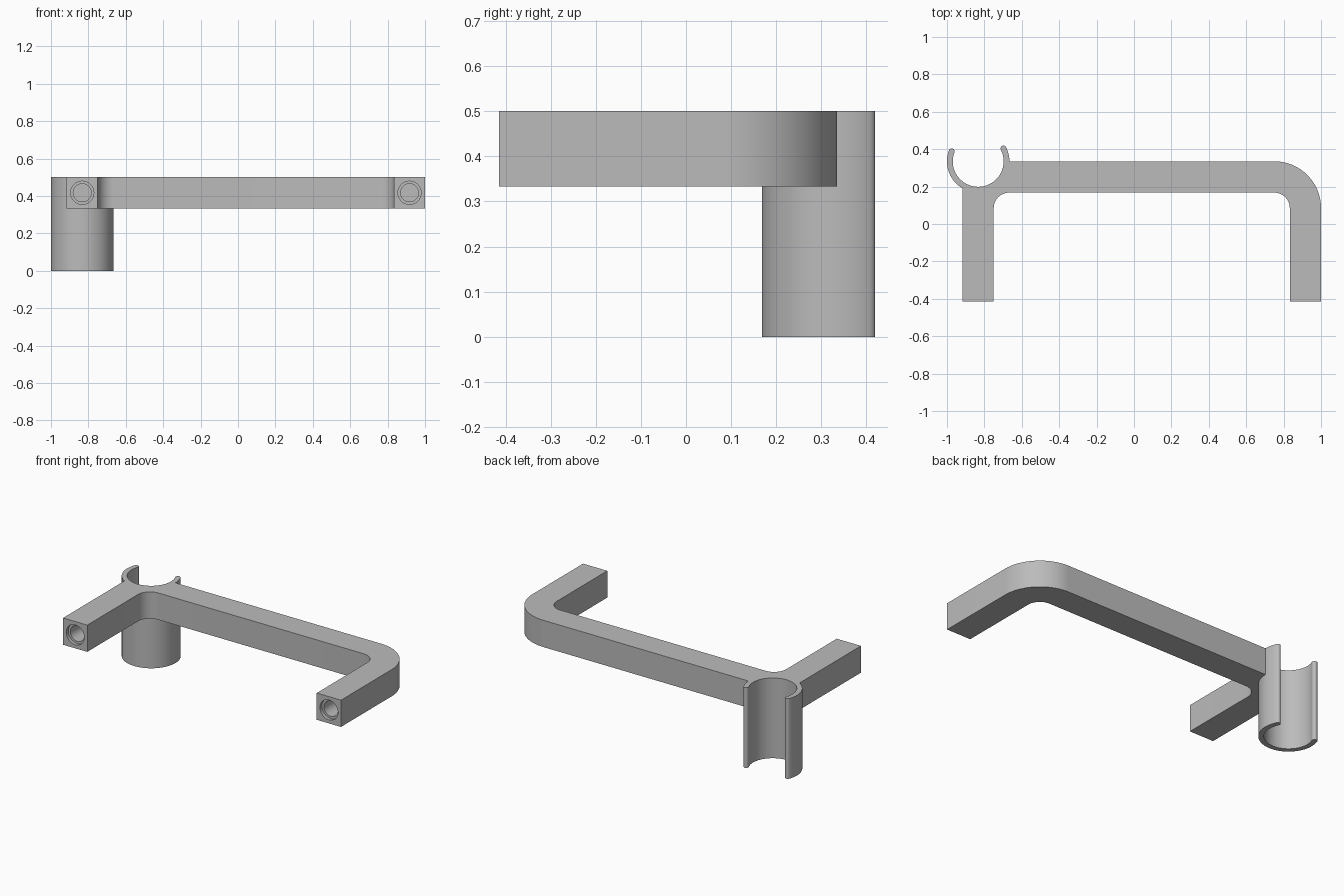
import bpy, bmesh, math
from math import cos, sin, radians

if "Cube" in bpy.data.objects:
    bpy.data.objects.remove(bpy.data.objects["Cube"])

grey = bpy.data.materials.new("plain grey")
grey.diffuse_color = (0.5, 0.5, 0.5, 1)
grey.use_nodes = True
grey.node_tree.nodes["Principled BSDF"].inputs["Base Color"].default_value = grey.diffuse_color

CX, CY = -0.833, 0.335            # clip centre
R_OUT, R_IN = 0.167, 0.136        # clip wall radii
Z_BAR, Z_TOP = 0.333, 0.5
Y_END = -0.414                    # front ends of both legs


def arc(cx, cy, r, a0, a1, n):
    """Points on an arc from angle a0 to a1 in degrees."""
    angles = [radians(a0 + (a1 - a0) * i / n) for i in range(n + 1)]
    return [(cx + r * cos(a), cy + r * sin(a)) for a in angles]


def prism(name, outline, z0, z1):
    """Extrude a flat outline from z0 to z1."""
    bm = bmesh.new()
    base = bm.faces.new([bm.verts.new((x, y, z0)) for x, y in outline])
    top = bmesh.ops.extrude_face_region(bm, geom=[base])["geom"]
    bmesh.ops.translate(bm, vec=(0, 0, z1 - z0),
                        verts=[v for v in top if isinstance(v, bmesh.types.BMVert)])
    bmesh.ops.recalc_face_normals(bm, faces=bm.faces)
    return add(name, bm)


def add(name, bm):
    mesh = bpy.data.meshes.new(name)
    bm.to_mesh(mesh)
    bm.free()
    mesh.materials.append(grey)
    obj = bpy.data.objects.new(name, mesh)
    bpy.context.collection.objects.link(obj)
    return obj


def screw_hole(name, x, depth=0.25):
    """Countersunk round cutter running back from a leg end."""
    n = 40
    profile = [(-0.01, 0.062), (0.02, 0.062), (0.02, 0.048), (depth, 0.048)]
    bm = bmesh.new()
    rings = [[bm.verts.new((x + r * cos(2 * math.pi * i / n), Y_END + d,
                            0.417 + r * sin(2 * math.pi * i / n)))
              for i in range(n)] for d, r in profile]
    for a, b in zip(rings, rings[1:]):
        for i in range(n):
            j = (i + 1) % n
            bm.faces.new((a[i], a[j], b[j], b[i]))
    bm.faces.new(rings[0])
    bm.faces.new(rings[-1])
    bmesh.ops.recalc_face_normals(bm, faces=bm.faces)
    return add(name, bm)


def combine(target, other, operation):
    mod = target.modifiers.new(operation.lower(), "BOOLEAN")
    mod.operation, mod.solver, mod.object = operation, "EXACT", other
    other.hide_render = True
    other.hide_set(True)


# Handle: bar with two legs, ending inside the clip wall
outline = ([(-0.917, Y_END), (-0.75, Y_END)]
           + arc(-0.667, 0.085, 0.083, 180, 90, 12)     # inner corner by the clip
           + arc(0.75, 0.085, 0.083, 90, 0, 12)         # inner corner, far leg
           + [(0.833, Y_END), (1.0, Y_END)]
           + arc(0.75, 0.085, 0.25, 0, 90, 24)          # outer corner
           + arc(CX, CY, 0.15, 0, -124, 32))            # seat against the clip
handle = prism("handle", outline, Z_BAR, Z_TOP)

# Clip: open tube with rounded lips
mid, lip = (R_OUT + R_IN) / 2, (R_OUT - R_IN) / 2
A0, A1 = 27, -201
e0 = (CX + mid * cos(radians(A0)), CY + mid * sin(radians(A0)))
e1 = (CX + mid * cos(radians(A1)), CY + mid * sin(radians(A1)))
clip_outline = (arc(CX, CY, R_OUT, A0, A1, 72)
                + arc(*e1, lip, A1, A1 - 180, 8)[1:]
                + arc(CX, CY, R_IN, A1, A0, 72)[1:]
                + arc(*e0, lip, A0 + 180, A0, 8)[1:-1])
clip = prism("clip", clip_outline, 0, Z_TOP)

# Join the parts and drill the leg ends
combine(handle, clip, "UNION")
for side, x in (("near", -0.833), ("far", 0.917)):
    combine(handle, screw_hole(side + "_hole_cutter", x), "DIFFERENCE")

bpy.context.view_layer.objects.active = handle
handle.select_set(True)
for mod in list(handle.modifiers):
    bpy.ops.object.modifier_apply(modifier=mod.name)
for obj in list(bpy.data.objects):
    if obj is not handle:
        bpy.data.objects.remove(obj)
handle.name = "handle_with_clip"
bpy.ops.object.shade_smooth_by_angle(angle=radians(30))
